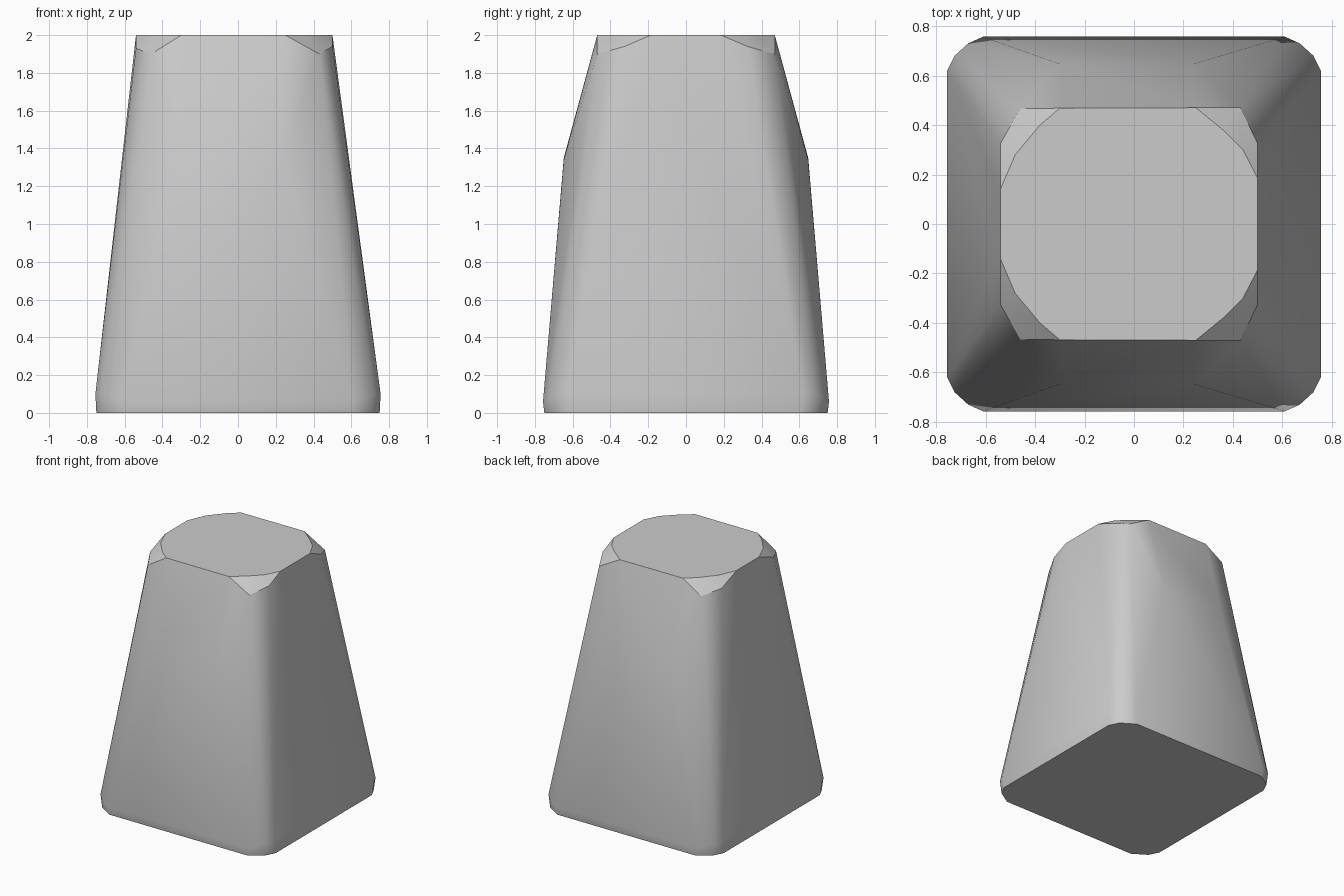
import bpy
import bmesh
import math

default = bpy.data.objects.get("Cube")
if default:
    bpy.data.objects.remove(default, do_unlink=True)

# Plain grey stone
grey = bpy.data.materials.new("light grey")
grey.use_nodes = True
colour = (0.6, 0.6, 0.6, 1)
grey.diffuse_color = colour
grey.node_tree.nodes["Principled BSDF"].inputs["Base Color"].default_value = colour


def mirrored(points):
    """Repeat points of one quarter in all four corners."""
    return [(sx * x, sy * y, z) for x, y, z in points
            for sx in (-1, 1) for sy in (-1, 1)]


def both_ends(points):
    """Repeat points at the front and the back."""
    return [(x, sy * y, z) for x, y, z in points for sy in (-1, 1)]


# Rounded foot and its underside
points = mirrored([(0.755, 0.62, 0.10), (0.725, 0.68, 0.10),
                   (0.67, 0.73, 0.08), (0.61, 0.757, 0.06),
                   (0.75, 0.60, 0), (0.71, 0.68, 0), (0.60, 0.75, 0)])

# Bulge high on the front and the back
points += both_ends([(-0.30, 0.647, 1.35), (0.24, 0.647, 1.34)])

# Shoulders under the clipped top corners
points += both_ends([(-0.54, 0.325, 1.93), (-0.46, 0.467, 1.90),
                     (0.50, 0.325, 1.94), (0.43, 0.47, 1.90)])

# Flat top with many-sided corners
points += both_ends([(-0.54, 0.14, 2), (-0.48, 0.28, 2),
                     (-0.38, 0.40, 2), (-0.30, 0.468, 2),
                     (0.25, 0.47, 2), (0.36, 0.38, 2),
                     (0.44, 0.30, 2), (0.50, 0.185, 2)])

# Wrap the points in one solid block
bm = bmesh.new()
for p in points:
    bm.verts.new(p)
hull = bmesh.ops.convex_hull(bm, input=bm.verts[:])
loose = [v for v in bm.verts if not v.link_faces]
bmesh.ops.delete(bm, geom=loose, context="VERTS")
bmesh.ops.dissolve_limit(bm, angle_limit=math.radians(0.5),
                         verts=bm.verts[:], edges=bm.edges[:])
bmesh.ops.recalc_face_normals(bm, faces=bm.faces[:])
mesh = bpy.data.meshes.new("tapered_block")
bm.to_mesh(mesh)
bm.free()
mesh.materials.append(grey)

block = bpy.data.objects.new("tapered_block", mesh)
bpy.context.collection.objects.link(block)
bpy.ops.object.select_all(action="DESELECT")
block.select_set(True)
bpy.context.view_layer.objects.active = block
bpy.ops.object.shade_smooth_by_angle(angle=math.radians(30))
